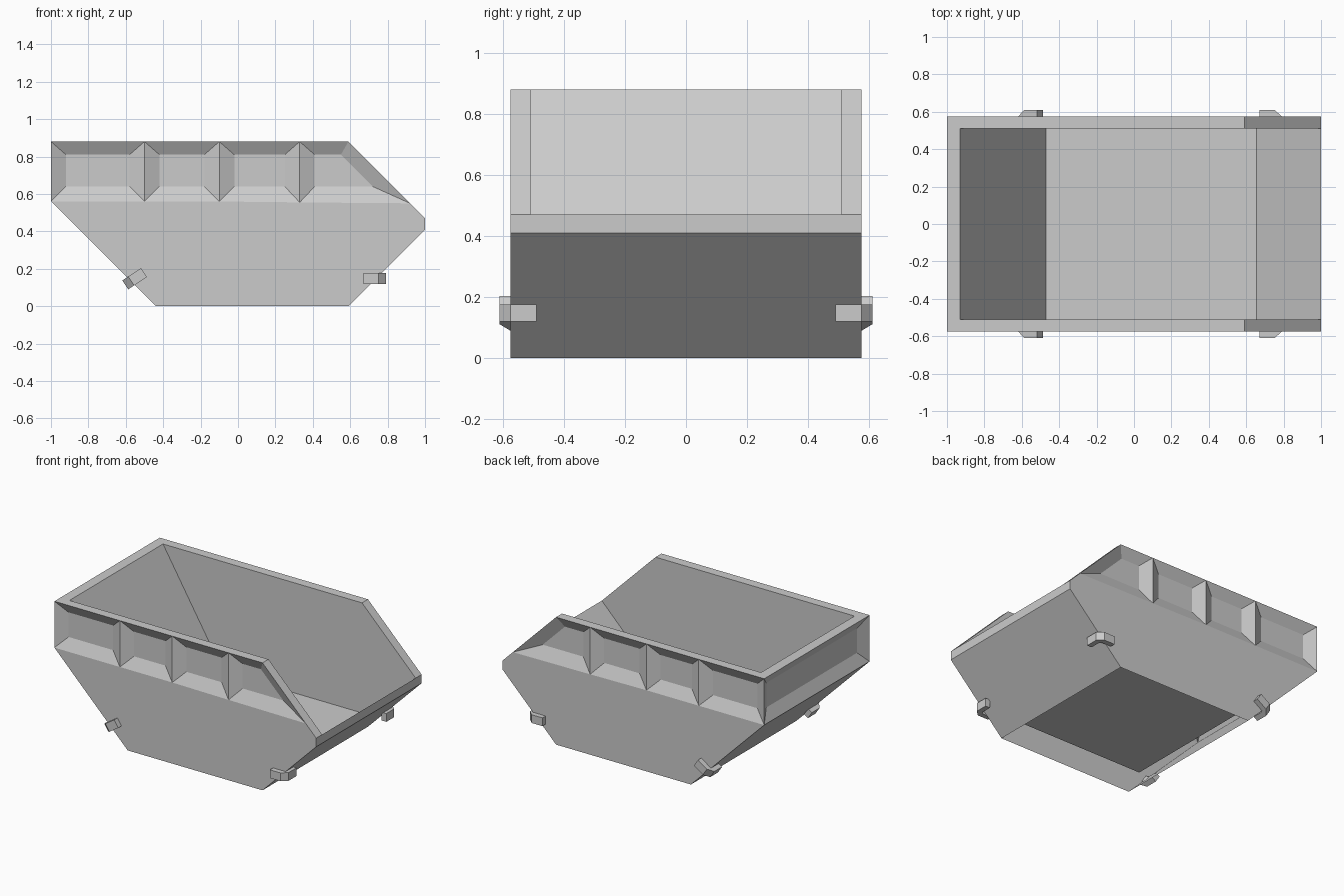
import bpy, bmesh, math
from mathutils import Vector

if "Cube" in bpy.data.objects:
    bpy.data.objects.remove(bpy.data.objects["Cube"])

W, IW = 0.575, 0.51      # outer and inner half widths
DEPTH = 0.04             # depth of the pressed panels


def finish(name, bm):
    bmesh.ops.remove_doubles(bm, verts=bm.verts, dist=0.0005)
    bmesh.ops.recalc_face_normals(bm, faces=bm.faces)
    me = bpy.data.meshes.new(name)
    bm.to_mesh(me)
    bm.free()
    ob = bpy.data.objects.new(name, me)
    bpy.context.collection.objects.link(ob)
    return ob


def face(bm, pts):
    return bm.faces.new([bm.verts.new(p) for p in pts])


def panel(bm, outer, inner):
    """Pressed panel: sloping border from outer loop to recessed flat."""
    n = len(outer)
    for i in range(n):
        j = (i + 1) % n
        face(bm, [outer[i], outer[j], inner[j], inner[i]])
    face(bm, inner)


bm = bmesh.new()
low = [(-1, .56), (-.5, .56), (-.1, .56), (.33, .555), (.92, .55)]
top = [(-1, .88), (-.5, .88), (-.1, .88), (.33, .88), (.59, .88)]
inside = [(-.93, .88), (.59, .88), (1, .47), (.655, .12), (-.47, .12)]

for s in (-1, 1):
    def at(pts, y):
        return [(x, s * y, z) for x, z in pts]

    # lower side plate and inner side wall
    face(bm, at(low + [(1, .47), (1, .41), (.59, 0), (-.44, 0)], W))
    face(bm, at(inside, IW))
    # four pressed bays along the upper side
    for i in range(4):
        outer = [low[i], low[i + 1], top[i + 1], top[i]]
        a, b = low[i][0] + .08, low[i + 1][0] - .08
        inner = [(a, .64), (b, .64), (b, .81), (a, .81)]
        if i == 3:
            inner[1], inner[2] = (.72, .64), (.55, .81)
        panel(bm, at(outer, W), at(inner, W - DEPTH))
    # top rim and its sloping end
    face(bm, at(top, W) + at([(.59, .88), (-.93, .88)], IW))
    face(bm, at([(.59, .88), (.92, .55), (1, .47)], W)
         + at([(1, .47), (.59, .88)], IW))


def across(p, q, w):
    return [(p[0], -w, p[1]), (p[0], w, p[1]), (q[0], w, q[1]), (q[0], -w, q[1])]


# outer end slopes (underside stays open)
face(bm, across((-1, .56), (-.44, 0), W))
face(bm, across((1, .41), (.59, 0), W))
# inner slopes and raised floor
for p, q in ((inside[0], inside[4]), (inside[4], inside[3]), (inside[3], inside[2])):
    face(bm, across(p, q, IW))
# loading lip
face(bm, [(1, y, z) for y, z in ((-W, .41), (W, .41), (W, .47), (IW, .47), (-IW, .47), (-W, .47))])
# rear rim and rear pressed panel
face(bm, [(-1, -W, .88), (-1, W, .88), (-.93, IW, .88), (-.93, -IW, .88)])
panel(bm, across((-1, .56), (-1, .88), W),
      across((-1 + DEPTH, .64), (-1 + DEPTH, .81), W - .08))
finish("skip_body", bm)

# lifting hooks: bent bars wrapping the four lower corners
BAR = [(-.06, .61), (.022, .61), (.06, .575), (.06, .49),
       (.025, .49), (.025, .56), (.012, .575), (-.06, .575)]


def hook(name, cx, cz, direction, side):
    d = Vector(direction).normalized()
    up = Vector((-d.y, d.x))
    bm = bmesh.new()
    rings = []
    for h in (-.0285, .0285):
        rings.append([bm.verts.new((cx + d.x * u + up.x * h, side * y, cz + d.y * u + up.y * h))
                      for u, y in BAR])
    n = len(BAR)
    for i in range(n):
        j = (i + 1) % n
        bm.faces.new([rings[0][i], rings[0][j], rings[1][j], rings[1][i]])
    for r in rings:
        bm.faces.new(r)
    finish(name, bm)


for side, label in ((-1, "front"), (1, "back")):
    hook(label + "_right_hook", .73, .148, (1, 0), side)
    hook(label + "_left_hook", -.553, .147, (-.83, -.55), side)
